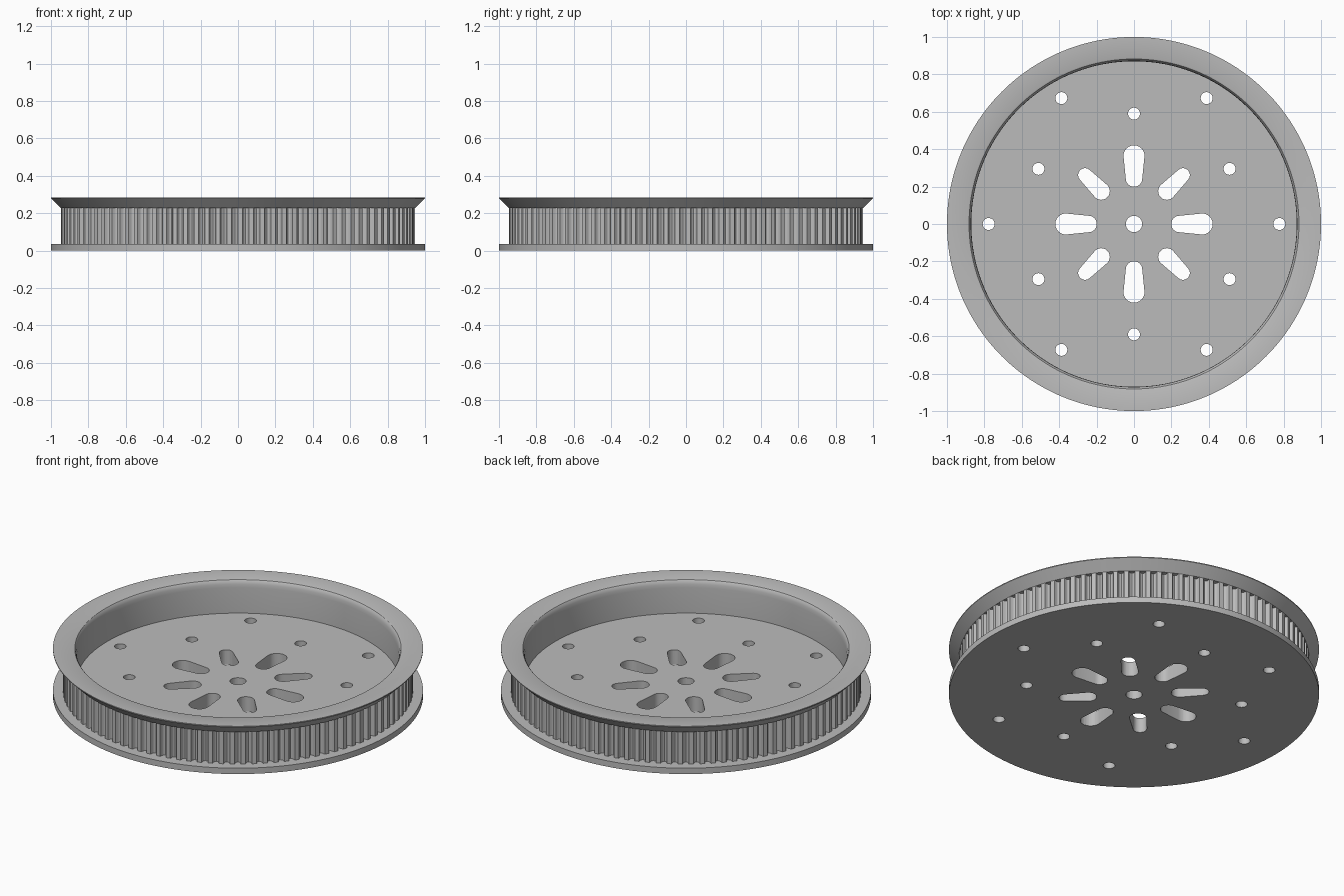
import bpy, bmesh, math
from math import cos, sin, pi, radians

TEETH = 100

cube = bpy.data.objects.get("Cube")
if cube:
    bpy.data.objects.remove(cube, do_unlink=True)

grey = bpy.data.materials.new("plain grey")
grey.use_nodes = True
colour = (0.5, 0.5, 0.5, 1)
grey.diffuse_color = colour
grey.node_tree.nodes["Principled BSDF"].inputs["Base Color"].default_value = colour


def make_object(name, bm):
    bmesh.ops.recalc_face_normals(bm, faces=bm.faces)
    mesh = bpy.data.meshes.new(name)
    bm.to_mesh(mesh)
    bm.free()
    mesh.materials.append(grey)
    obj = bpy.data.objects.new(name, mesh)
    bpy.context.collection.objects.link(obj)
    return obj


def smooth(obj, angle):
    bpy.ops.object.select_all(action="DESELECT")
    obj.select_set(True)
    bpy.context.view_layer.objects.active = obj
    bpy.ops.object.shade_smooth_by_angle(angle=radians(angle))


def lathe(name, profile, steps=192):
    """Spin an open (radius, height) profile whose ends lie on the axis."""
    bm = bmesh.new()
    verts = [bm.verts.new((r, 0, z)) for r, z in profile]
    edges = [bm.edges.new(pair) for pair in zip(verts, verts[1:])]
    bmesh.ops.spin(bm, geom=verts + edges, cent=(0, 0, 0), axis=(0, 0, 1),
                   angle=2 * pi, steps=steps, use_merge=True)
    bmesh.ops.remove_doubles(bm, verts=bm.verts, dist=1e-5)
    return make_object(name, bm)


def prism(bm, outline, low, high):
    """Add a closed upright prism to a bmesh."""
    base = bm.faces.new([bm.verts.new((x, y, low)) for x, y in outline])
    top = bmesh.ops.extrude_face_region(bm, geom=[base])["geom"]
    bmesh.ops.translate(bm, vec=(0, 0, high - low),
                        verts=[v for v in top if isinstance(v, bmesh.types.BMVert)])


def slot_outline(angle, inner, inner_r, outer, outer_r, steps=12):
    """Radial slot with two round ends of different size, joined by tangents."""
    lean = math.asin((outer_r - inner_r) / (outer - inner))
    points = []
    for centre, r, start, sweep in ((outer, outer_r, -pi / 2 - lean, pi + 2 * lean),
                                    (inner, inner_r, pi / 2 + lean, pi - 2 * lean)):
        for i in range(steps + 1):
            a = start + sweep * i / steps
            x, y = centre + r * cos(a), r * sin(a)
            points.append((x * cos(angle) - y * sin(angle),
                           x * sin(angle) + y * cos(angle)))
    return points


def circle_outline(x, y, r, steps=32):
    return [(x + r * cos(2 * pi * i / steps), y + r * sin(2 * pi * i / steps))
            for i in range(steps)]


# Dished wheel: lower flange, core, conical upper flange, rounded lip, floor
wheel = lathe("flanged_wheel", [
    (0, 0), (1, 0), (1, 0.035), (0.91, 0.035), (0.91, 0.227), (0.947, 0.227),
    (1, 0.28), (1, 0.285), (0.89, 0.285), (0.882, 0.282), (0.876, 0.274),
    (0.872, 0.26), (0.87, 0.24), (0.87, 0.088), (0, 0.088)])

# Openings through the floor
bm = bmesh.new()
prism(bm, circle_outline(0, 0, 0.044), -0.1, 0.15)
for i in range(12):
    a = i * pi / 6
    r = 0.59 if i % 2 else 0.777
    prism(bm, circle_outline(r * cos(a), r * sin(a), 0.032), -0.1, 0.15)
for i in range(8):
    shape = (0.248, 0.046, 0.37, 0.037) if i % 2 else (0.243, 0.044, 0.365, 0.056)
    prism(bm, slot_outline(i * pi / 4, *shape), -0.1, 0.15)
cutter = make_object("opening_cutter", bm)
cutter.hide_render = True

cut = wheel.modifiers.new("openings", "BOOLEAN")
cut.operation = "DIFFERENCE"
cut.solver = "EXACT"
cut.object = cutter
bpy.context.view_layer.objects.active = wheel
bpy.ops.object.modifier_apply(modifier=cut.name)
bpy.data.objects.remove(cutter, do_unlink=True)
smooth(wheel, 30)

# Toothed belt track: flat lands with rounded grooves
bm = bmesh.new()
pitch = 2 * pi / TEETH
section = [(0, 0.947), (0.4, 0.947)]
section += [(0.7 - 0.26 * cos(pi * i / 6), 0.942 - 0.022 * sin(pi * i / 6))
            for i in range(7)]
rings = []
for t in range(TEETH):
    for share, r in section:
        a = (t + share) * pitch
        rings.append([bm.verts.new((q * cos(a), q * sin(a), z))
                      for q, z in ((0.9, 0.03), (r, 0.03), (r, 0.23), (0.9, 0.23))])
for one, two in zip(rings, rings[1:] + rings[:1]):
    for k in range(4):
        m = (k + 1) % 4
        bm.faces.new((one[k], one[m], two[m], two[k]))
smooth(make_object("belt_teeth", bm), 35)
